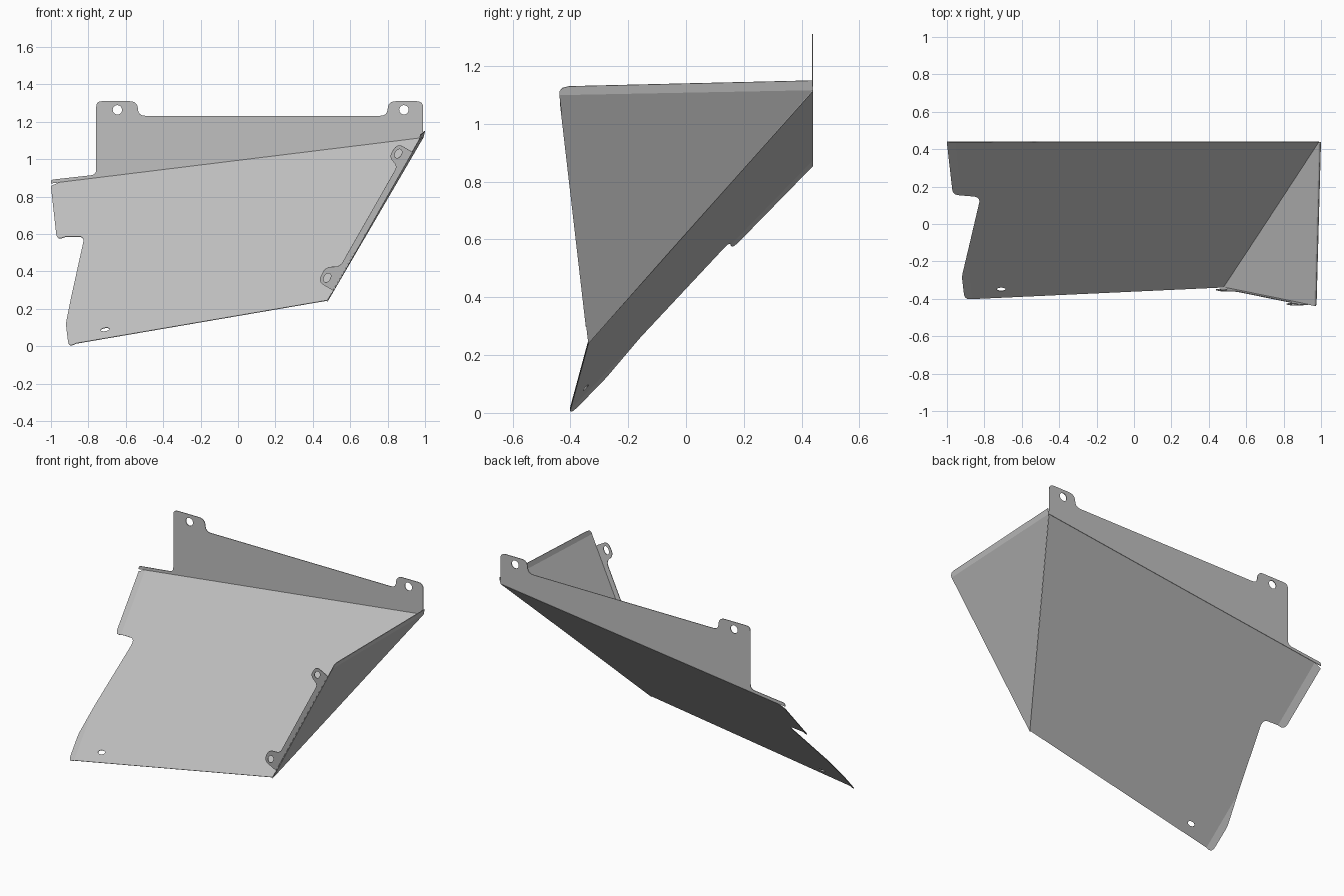
import bpy
import bmesh
import math
from mathutils import Vector

if "Cube" in bpy.data.objects:
    bpy.data.objects.remove(bpy.data.objects["Cube"], do_unlink=True)

SHEET = 0.004
COLOUR = (0.53, 0.53, 0.53, 1)
steel = bpy.data.materials.new("grey_steel")
steel.use_nodes = True
steel.diffuse_color = COLOUR
steel.node_tree.nodes["Principled BSDF"].inputs["Base Color"].default_value = COLOUR


def rounded(corners, steps=6):
    """Outline from (u, v, corner setback) entries, with curved corners."""
    out = []
    for i, (u, v, r) in enumerate(corners):
        p = Vector((u, v))
        if r == 0:
            out.append(p)
            continue
        a = p + (Vector(corners[i - 1][:2]) - p).normalized() * r
        b = p + (Vector(corners[(i + 1) % len(corners)][:2]) - p).normalized() * r
        for k in range(steps + 1):
            t = k / steps
            out.append(a * (1 - t) ** 2 + p * 2 * t * (1 - t) + b * t * t)
    return out


def slot(u, v, long, short, angle=0, n=20):
    """Oval hole outline."""
    c, s = math.cos(angle), math.sin(angle)
    pts = []
    for k in range(n):
        a = math.tau * k / n
        p, q = long * math.cos(a), short * math.sin(a)
        pts.append(Vector((u + p * c - q * s, v + p * s + q * c)))
    return pts


def finish(name, bm):
    bmesh.ops.recalc_face_normals(bm, faces=bm.faces)
    mesh = bpy.data.meshes.new(name)
    bm.to_mesh(mesh)
    bm.free()
    mesh.materials.append(steel)
    obj = bpy.data.objects.new(name, mesh)
    bpy.context.collection.objects.link(obj)
    mod = obj.modifiers.new("sheet_thickness", "SOLIDIFY")
    mod.thickness = SHEET
    mod.offset = 0
    return obj


def sheet(name, outline, holes, place, bend=None):
    """Flat sheet with holes, optionally creased on a line, placed in space."""
    bm = bmesh.new()
    edges = []
    for loop in [rounded(outline)] + holes:
        vs = [bm.verts.new((p.x, p.y, 0)) for p in loop]
        edges += [bm.edges.new((vs[i - 1], vs[i])) for i in range(len(vs))]
    bmesh.ops.triangle_fill(bm, edges=edges, use_beauty=True, normal=(0, 0, 1))
    if bend:
        geom = bm.verts[:] + bm.edges[:] + bm.faces[:]
        bmesh.ops.bisect_plane(bm, geom=geom, plane_co=bend[0], plane_no=bend[1])
    for v in bm.verts:
        v.co = place(v.co.x, v.co.y)
    return finish(name, bm)


# Upright mounting plate with two eared corners
BACK = 0.438
sheet("back_plate",
      [(-1, 0.87, 0), (0.99, 1.115, 0), (0.99, 1.31, 0.035), (0.80, 1.31, 0.045),
       (0.80, 1.232, 0.04), (-0.535, 1.232, 0.04), (-0.535, 1.31, 0.045),
       (-0.758, 1.31, 0.03), (-0.758, 0.917, 0.03), (-1, 0.89, 0.012)],
      [slot(x, 1.264, 0.025, 0.025) for x in (-0.645, 0.887)],
      lambda x, z: (x, BACK, z))

# Sloping main panel with a notched, slightly folded side edge
bend_point = Vector((-0.955, 0.44, 0))
bend_normal = Vector((0.85, 0.09, 0)).normalized()


def on_slope(x, y):
    z = 0.993 + 0.123 * x + 1.04 * (y - BACK)
    side = (Vector((x, y, 0)) - bend_point).dot(bend_normal)
    return (x, y, z + 0.33 * min(side, 0))


sheet("main_panel",
      [(-1, BACK, 0), (-0.968, 0.158, 0.03), (-0.82, 0.145, 0.035),
       (-0.92, -0.28, 0.02), (-0.905, -0.402, 0.03), (0.478, -0.338, 0),
       (0.99, BACK, 0)],
      [slot(-0.71, -0.348, 0.024, 0.009)],
      on_slope, (bend_point, bend_normal))

# Triangular side wing with a narrow upright lip
bm = bmesh.new()
low, front, rear, lip_rear, lip_front, lip_mid, lip_low = [bm.verts.new(p) for p in (
    (0.478, -0.338, 0.24), (0.966, -0.438, 1.10), (0.99, BACK, 1.117),
    (0.998, BACK, 1.15), (0.975, -0.405, 1.13), (0.974, -0.428, 1.124),
    (0.971, -0.438, 1.112))]
bm.faces.new((low, front, rear))
bm.faces.new((front, lip_low, lip_mid, lip_front, lip_rear, rear))
finish("side_wing", bm)

# Inner flange of the wing with two slotted tabs
along = math.atan2(0.86, 0.49)
sheet("wing_flange",
      [(0.508, 0.298, 0), (0.93, 1.04, 0), (0.853, 1.085, 0.035),
       (0.805, 1.01, 0.035), (0.853, 0.965, 0.03), (0.545, 0.425, 0.03),
       (0.468, 0.425, 0.035), (0.428, 0.345, 0.035)],
      [slot(0.857, 1.03, 0.026, 0.017, along), slot(0.477, 0.366, 0.026, 0.017, along)],
      lambda x, z: (x, -0.338 - 0.116 * (z - 0.24), z))
